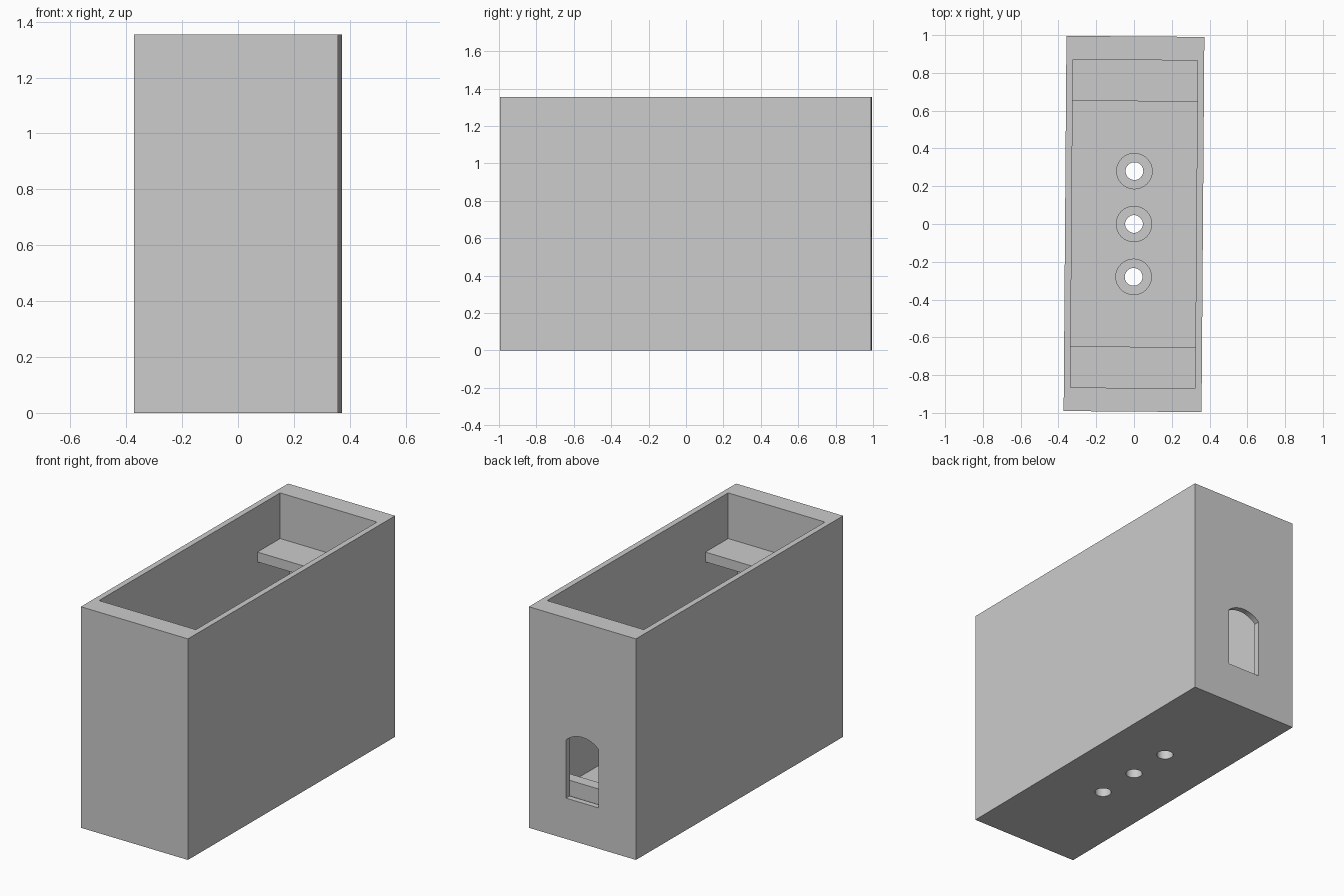
import bpy, bmesh, math
from mathutils import Matrix

cube = bpy.data.objects.get("Cube")
if cube:
    bpy.data.objects.remove(cube, do_unlink=True)

WIDTH, LENGTH, HEIGHT = 0.73, 1.986, 1.355
WALL, FLOOR = 0.035, 0.155
BACK = LENGTH / 2

grey = bpy.data.materials.new("plain_grey")
grey.use_nodes = True
colour = (0.6, 0.6, 0.6, 1)
grey.diffuse_color = colour
grey.node_tree.nodes["Principled BSDF"].inputs["Base Color"].default_value = colour


def make(name, bm):
    bmesh.ops.recalc_face_normals(bm, faces=bm.faces)
    mesh = bpy.data.meshes.new(name)
    bm.to_mesh(mesh)
    bm.free()
    mesh.materials.append(grey)
    obj = bpy.data.objects.new(name, mesh)
    bpy.context.collection.objects.link(obj)
    return obj


def prism(name, points, depth):
    """Extrude a closed outline along the vector depth."""
    bm = bmesh.new()
    face = bm.faces.new([bm.verts.new(p) for p in points])
    new = bmesh.ops.extrude_face_region(bm, geom=[face])["geom"]
    verts = [v for v in new if isinstance(v, bmesh.types.BMVert)]
    bmesh.ops.translate(bm, verts=verts, vec=depth)
    return make(name, bm)


def drill(name, radius, y, low, high):
    bm = bmesh.new()
    bmesh.ops.create_cone(bm, cap_ends=True, segments=32, radius1=radius,
                          radius2=radius, depth=high - low,
                          matrix=Matrix.Translation((0, y, (low + high) / 2)))
    return make(name, bm)


# Outer block
w, l = WIDTH / 2, LENGTH / 2
box = prism("hollow_box", [(-w, -l, 0), (w, -l, 0), (w, l, 0), (-w, l, 0)],
            (0, 0, HEIGHT))

# Cavity: long section with an end ledge and a low lip at both ends
inner = w - WALL
half = [(0.72, FLOOR), (0.72, 0.25), (0.79, 0.25), (0.79, FLOOR),
        (l - WALL, FLOOR), (l - WALL, 1.015), (0.65, 1.015),
        (0.65, 1.075), (0.868, 1.075), (0.868, HEIGHT + 0.1)]
outline = half + [(-y, z) for y, z in reversed(half)]
cutters = [prism("cavity_cutter", [(-inner, y, z) for y, z in outline],
                 (2 * inner, 0, 0))]

# Arched doorway in the back wall
half_door, sill, spring, rise = 0.111, 0.25, 0.607, 0.045
radius = (half_door ** 2 + rise ** 2) / (2 * rise)
sweep = math.asin(half_door / radius)
arch = [(-half_door, sill), (half_door, sill)]
for i in range(17):
    a = sweep * (1 - i / 8)
    arch.append((radius * math.sin(a), spring + rise - radius * (1 - math.cos(a))))
cutters.append(prism("doorway_cutter", [(x, BACK - WALL - 0.02, z) for x, z in arch],
                     (0, 0.1, 0)))

# Counterbored holes through the floor
for i in (-1, 0, 1):
    cutters.append(drill("hole_cutter", 0.047, i * 0.28, -0.1, FLOOR + 0.05))
    cutters.append(drill("counterbore_cutter", 0.094, i * 0.28, 0.08, FLOOR + 0.05))

for cutter in cutters:
    mod = box.modifiers.new(cutter.name, "BOOLEAN")
    mod.operation = "DIFFERENCE"
    mod.solver = "EXACT"
    mod.object = cutter

# Bake the cuts and drop the cutters
bpy.context.view_layer.update()
graph = bpy.context.evaluated_depsgraph_get()
solid = bpy.data.meshes.new_from_object(box.evaluated_get(graph))
box.modifiers.clear()
box.data = solid
for cutter in cutters:
    bpy.data.objects.remove(cutter, do_unlink=True)

# The whole box sits turned very slightly
box.rotation_euler.z = math.radians(-0.43)
bpy.context.view_layer.objects.active = box
box.select_set(True)
bpy.ops.object.shade_smooth_by_angle(angle=math.radians(30))
